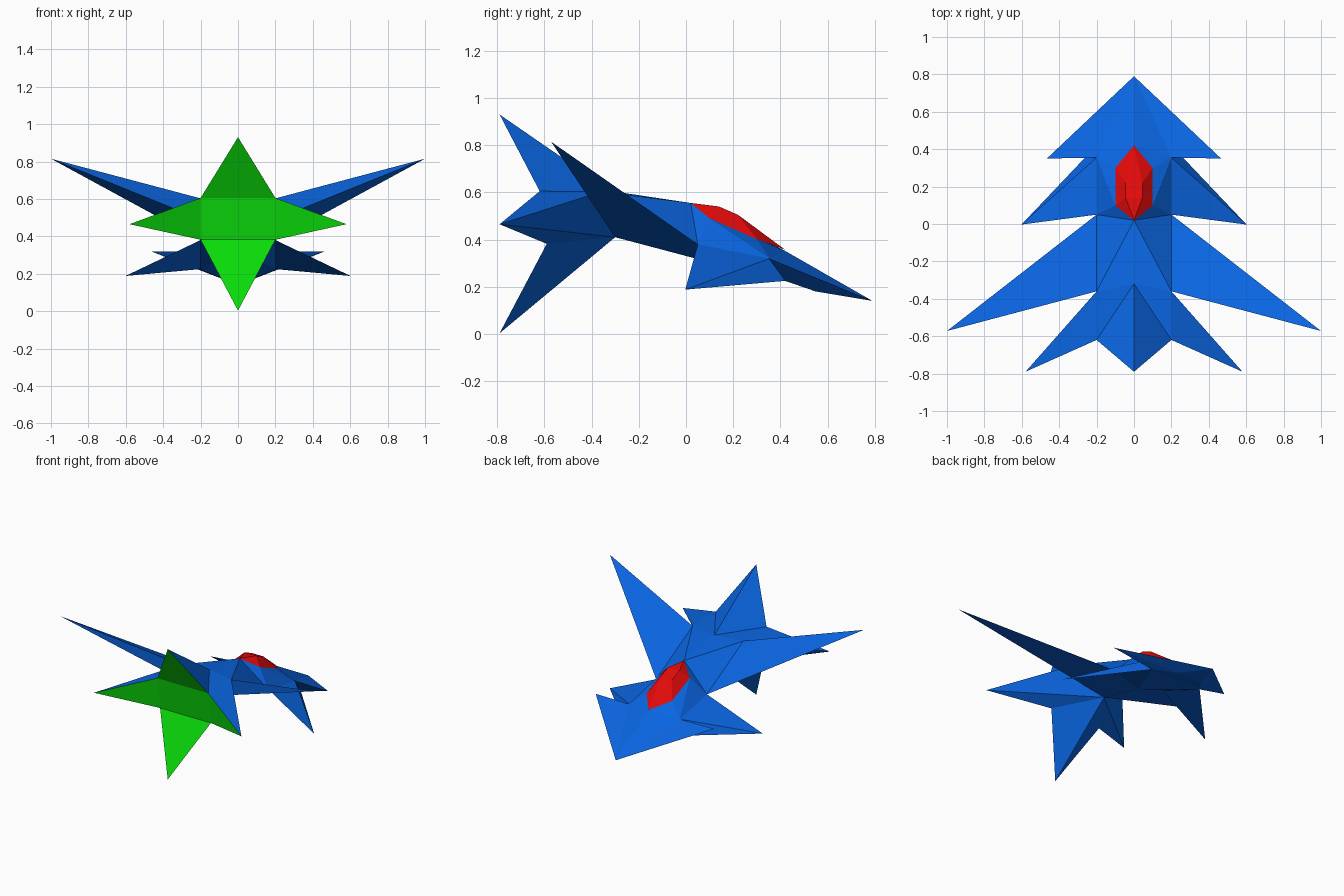
import bpy, bmesh

if "Cube" in bpy.data.objects:
    bpy.data.objects.remove(bpy.data.objects["Cube"])


def material(name, rgb):
    m = bpy.data.materials.new(name)
    m.diffuse_color = (*rgb, 1)
    m.use_nodes = True
    m.node_tree.nodes["Principled BSDF"].inputs["Base Color"].default_value = m.diffuse_color
    return m


BLUE = material("hull_blue", (0.003, 0.13, 0.75))
GREEN = material("engine_green", (0.003, 0.71, 0.003))
RED = material("canopy_red", (0.77, 0.003, 0.003))


def both(*points):
    """Points together with their mirror images across x = 0."""
    return [(s * x, y, z) for x, y, z in points for s in (1, -1)]


def facet(name, points, mats=(BLUE, GREEN)):
    """Faceted solid around the points; rear-facing tail faces turn green."""
    bm = bmesh.new()
    for p in sorted(set((x + 0.0, y, z) for x, y, z in points)):
        bm.verts.new(p)
    res = bmesh.ops.convex_hull(bm, input=bm.verts[:])
    loose = {g for g in res["geom_interior"] + res["geom_unused"]
             if isinstance(g, bmesh.types.BMVert)}
    bmesh.ops.delete(bm, geom=list(loose), context='VERTS')
    bmesh.ops.recalc_face_normals(bm, faces=bm.faces[:])
    bm.normal_update()
    for f in bm.faces:
        if f.normal.y < -0.7 and max(v.co.y for v in f.verts) < -0.55:
            f.material_index = 1
    me = bpy.data.meshes.new(name)
    bm.to_mesh(me)
    bm.free()
    for m in mats:
        me.materials.append(m)
    ob = bpy.data.objects.new(name, me)
    bpy.context.collection.objects.link(ob)


def pair(name, points):
    for side, s in (("right", 1), ("left", -1)):
        facet(f"{side}_{name}", [(s * x, y, z) for x, y, z in points])


# shared corners of the body; the belly runs along the centre line
tail_top, tail_low = (.2, -.62, .605), (.2, -.59, .382)
rear_top, mid_top = (.2, -.36, .603), (.2, .05, .38)
belly_rear, belly_mid = (0, -.30, .41), (0, .04, .32)
fore_top, fore_low = (.2, .355, .32), (.2, .42, .225)
chin, nose = (.1, .55, .18), (0, .79, .14)
ridge_rear, ridge_back, ridge_front = (0, -.32, .606), (0, .02, .555), (0, .42, .352)
rim_back, rim_front = (.1, .10, .49), (.1, .30, .402)

# body sections
facet("tail_body", both(tail_top, tail_low, rear_top, belly_rear, ridge_rear))
facet("middle_body", both(rear_top, mid_top, belly_rear, belly_mid,
                          ridge_rear, ridge_back))
facet("front_body", both(mid_top, belly_mid, fore_top, fore_low, ridge_back,
                         ridge_front, rim_back, rim_front))
facet("nose_cone", both(fore_top, fore_low, ridge_front, chin, nose))

# tail fins with green rear faces
facet("upper_tail_fin", both(tail_top, ridge_rear) + [(0, -.79, .93)])
facet("lower_tail_fin", both(tail_low, belly_rear) + [(0, -.79, .003)])
pair("tail_fin", [tail_top, tail_low, rear_top, belly_rear, (.58, -.79, .465)])

# wings
pair("main_wing", [rear_top, belly_rear, mid_top, (1, -.572, .815)])
pair("lower_wing", [mid_top, fore_top, fore_low, (.602, -.003, .188)])
pair("nose_wing", [fore_top, fore_low, chin, nose, (.466, .35, .32)])

# cockpit canopy
facet("canopy", both(ridge_back, rim_back, rim_front, (0, .42, .357),
                     (.045, .14, .54), (.045, .22, .505)), (RED,))
